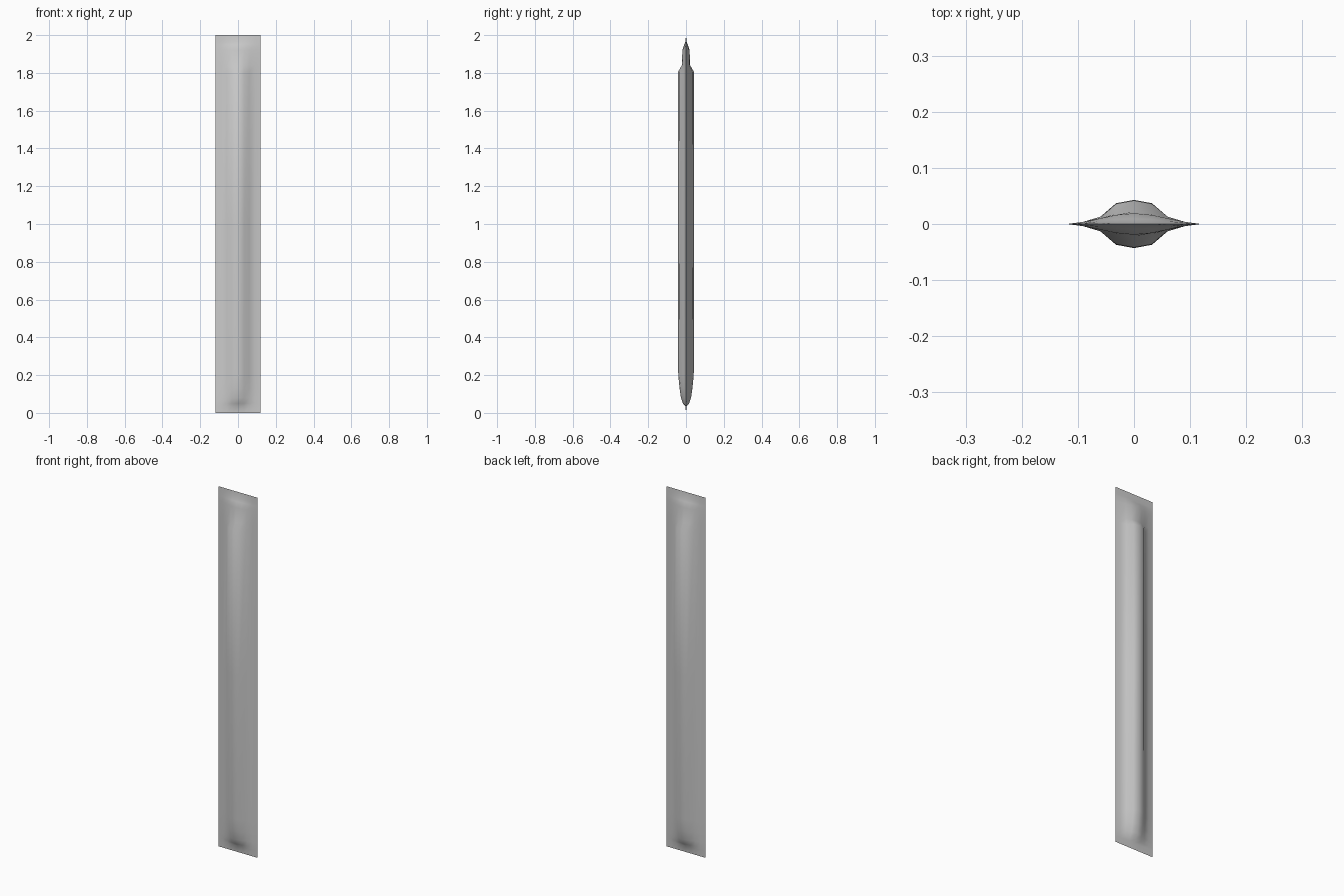
import bpy
import bmesh

if "Cube" in bpy.data.objects:
    bpy.data.objects.remove(bpy.data.objects["Cube"])

# Cross-section columns, from one sealed edge to the other
half = [0.119, 0.09, 0.06, 0.032]
columns = [-x for x in half] + [0.0] + half[::-1]

# Rows: height, then half thickness at centre, x=.032, x=.06 and x=.09
rows = [
    (0.0, 0.0, 0.0, 0.0, 0.0),
    (0.035, 0.003, 0.003, 0.002, 0.001),
    (0.05, 0.016, 0.010, 0.005, 0.002),
    (0.08, 0.027, 0.020, 0.008, 0.002),
    (0.13, 0.034, 0.028, 0.011, 0.003),
    (0.20, 0.041, 0.035, 0.013, 0.003),
    (1.00, 0.043, 0.037, 0.013, 0.004),
    (1.805, 0.042, 0.036, 0.013, 0.004),
    (1.84, 0.022, 0.018, 0.011, 0.004),
    (1.92, 0.019, 0.016, 0.010, 0.004),
    (1.95, 0.009, 0.008, 0.005, 0.002),
    (1.965, 0.003, 0.003, 0.002, 0.001),
    (2.0, 0.0, 0.0, 0.0, 0.0),
]


def add_sheet(bm, side):
    """One wrapper face, bulging towards side * y."""
    grid = []
    for z, centre, inner, outer, rim in rows:
        depth = [0.0, rim, outer, inner, centre, inner, outer, rim, 0.0]
        grid.append([bm.verts.new((x, side * d, z)) for x, d in zip(columns, depth)])
    for low, high in zip(grid, grid[1:]):
        for i in range(len(columns) - 1):
            quad = [low[i], low[i + 1], high[i + 1], high[i]]
            bm.faces.new(quad if side < 0 else quad[::-1])


# Stick sachet: front and back sheets welded along the seals
bm = bmesh.new()
add_sheet(bm, -1)
add_sheet(bm, 1)
bmesh.ops.remove_doubles(bm, verts=bm.verts, dist=0.0005)
mesh = bpy.data.meshes.new("stick_sachet")
bm.to_mesh(mesh)
bm.free()
sachet = bpy.data.objects.new("stick_sachet", mesh)
bpy.context.collection.objects.link(sachet)

# Soft foil shading with a crisp sealed edge
bpy.context.view_layer.objects.active = sachet
sachet.select_set(True)
bpy.ops.object.shade_smooth_by_angle(angle=1.0)
